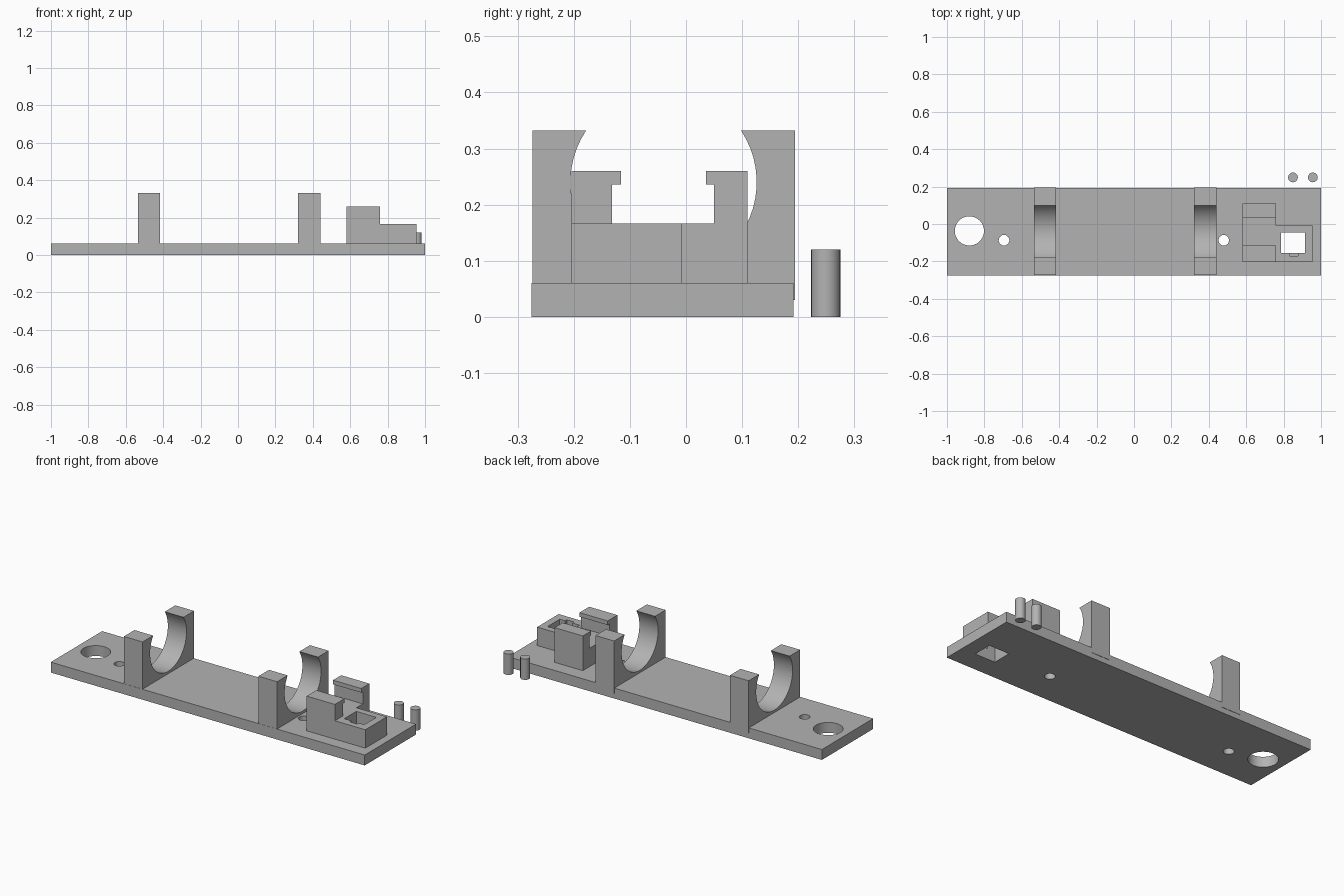
import bpy, bmesh, math

cube = bpy.data.objects.get("Cube")
if cube:
    bpy.data.objects.remove(cube, do_unlink=True)

GREY = (0.45, 0.45, 0.45, 1)
grey = bpy.data.materials.new("plain grey")
grey.use_nodes = True
grey.diffuse_color = GREY
grey.node_tree.nodes["Principled BSDF"].inputs["Base Color"].default_value = GREY


def prism(name, outline, start, end, axis):
    """Extrude an outline along x (outline is y, z) or along z (outline is x, y)."""
    bm = bmesh.new()
    verts = [bm.verts.new((start, a, b) if axis == "x" else (a, b, start)) for a, b in outline]
    face = bm.faces.new(verts)
    new = bmesh.ops.extrude_face_region(bm, geom=[face])["geom"]
    shift = (end - start, 0, 0) if axis == "x" else (0, 0, end - start)
    bmesh.ops.translate(bm, vec=shift, verts=[g for g in new if isinstance(g, bmesh.types.BMVert)])
    bmesh.ops.recalc_face_normals(bm, faces=bm.faces)
    mesh = bpy.data.meshes.new(name)
    bm.to_mesh(mesh)
    bm.free()
    mesh.materials.append(grey)
    obj = bpy.data.objects.new(name, mesh)
    bpy.context.collection.objects.link(obj)
    return obj


def rect(x0, x1, y0, y1):
    return [(x0, y0), (x1, y0), (x1, y1), (x0, y1)]


def circle(x, y, r, n):
    return [(x + r * math.cos(math.tau * i / n), y + r * math.sin(math.tau * i / n)) for i in range(n)]


def activate(obj):
    bpy.ops.object.select_all(action="DESELECT")
    obj.select_set(True)
    bpy.context.view_layer.objects.active = obj


def smooth(obj):
    activate(obj)
    bpy.ops.object.shade_smooth_by_angle(angle=math.radians(40))


def cut(obj, outline, bottom, top):
    cutter = prism("cutter", outline, bottom, top, "z")
    cutter.hide_render = True
    mod = obj.modifiers.new("cut", "BOOLEAN")
    mod.operation, mod.solver, mod.object = "DIFFERENCE", "EXACT", cutter
    activate(obj)
    bpy.ops.object.modifier_apply(modifier=mod.name)
    bpy.data.objects.remove(cutter, do_unlink=True)


FRONT, BACK, PLATE_TOP = -0.275, 0.192, 0.06
socket_hole = rect(0.785, 0.913, -0.155, -0.045)

# Base plate with mounting holes and the socket opening
plate = prism("base_plate", rect(-1, 1, FRONT, BACK), 0, PLATE_TOP, "z")
cut(plate, circle(-0.88, -0.037, 0.078, 40), -0.1, 0.2)
for x in (-0.695, 0.48):
    cut(plate, circle(x, -0.087, 0.029, 10), -0.1, 0.2)
cut(plate, socket_hole, -0.1, 0.2)
smooth(plate)

# Two cradles, each with a round seat open at the top
cy, cz, r, top = -0.04, 0.24, 0.166, 0.332
a = math.asin((top - cz) / r)
steps = 40
arc = []
for i in range(steps + 1):
    t = a - (math.pi + 2 * a) * i / steps
    arc.append((cy + r * math.cos(t), cz + r * math.sin(t)))
cradle_outline = [(FRONT + 0.001, 0.03), (BACK + 0.002, 0.03), (BACK + 0.002, top)] + arc + [(FRONT + 0.001, top)]
for name, x0, x1 in (("right_cradle", -0.535, -0.416), ("left_cradle", 0.322, 0.441)):
    smooth(prism(name, cradle_outline, x0, x1, "x"))

# Clip bracket with two inward lips
clip = [(-0.204, PLATE_TOP), (0.11, PLATE_TOP), (0.11, 0.26), (0.036, 0.26), (0.036, 0.236),
        (0.05, 0.236), (0.05, 0.166), (-0.132, 0.166), (-0.132, 0.236), (-0.116, 0.236),
        (-0.116, 0.26), (-0.204, 0.26)]
prism("clip_bracket", clip, 0.58, 0.76, "x")

# Socket block with a square opening and a small notch
block = prism("socket_block", rect(0.76, 0.954, -0.204, -0.008), PLATE_TOP, 0.166, "z")
cut(block, socket_hole, -0.1, 0.3)
cut(block, rect(0.832, 0.878, -0.17, -0.15), 0.0, 0.3)

# Two loose pins standing behind the plate
for name, x in (("inner_pin", 0.85), ("outer_pin", 0.956)):
    smooth(prism(name, circle(x, 0.249, 0.026, 24), 0, 0.12, "z"))
